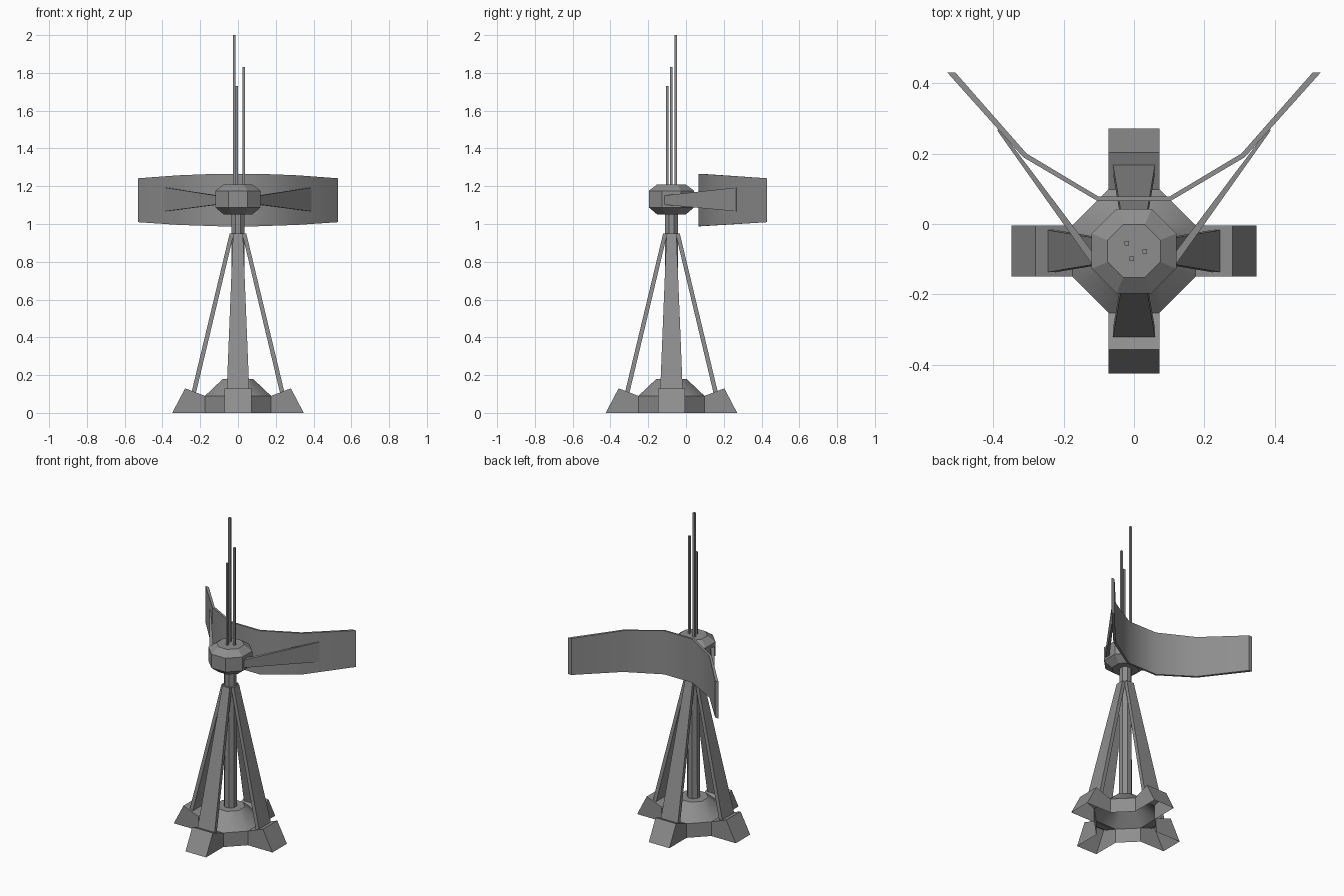
import bpy, bmesh, math
from mathutils import Matrix, Vector

cube = bpy.data.objects.get("Cube")
if cube:
    bpy.data.objects.remove(cube, do_unlink=True)

AXIS = Vector((0, -0.077, 0))   # tower axis

grey = bpy.data.materials.new("weathered_grey_metal")
grey.use_nodes = True
COLOUR = (0.27, 0.27, 0.27, 1)
grey.diffuse_color = COLOUR
grey.node_tree.nodes["Principled BSDF"].inputs["Base Color"].default_value = COLOUR


def make(name, verts, faces, turn=0, origin=AXIS, smooth=None):
    """Mesh object from points and faces, turned about the tower axis."""
    bm = bmesh.new()
    vs = [bm.verts.new(v) for v in verts]
    for f in faces:
        bm.faces.new([vs[i] for i in f])
    bmesh.ops.recalc_face_normals(bm, faces=bm.faces)
    bm.transform(Matrix.Translation(origin) @ Matrix.Rotation(turn, 4, "Z"))
    mesh = bpy.data.meshes.new(name)
    bm.to_mesh(mesh)
    bm.free()
    mesh.materials.append(grey)
    obj = bpy.data.objects.new(name, mesh)
    bpy.context.collection.objects.link(obj)
    if smooth:
        bpy.ops.object.select_all(action="DESELECT")
        obj.select_set(True)
        bpy.context.view_layer.objects.active = obj
        bpy.ops.object.shade_smooth_by_angle(angle=math.radians(smooth))
    return obj


def loft(name, rings, cap_start=True, cap_end=True, skip=None, **kw):
    """Skin a list of equal-length closed rings."""
    n = len(rings[0])
    faces = []
    for r in range(len(rings) - 1):
        for i in range(n):
            if skip and skip(r, i):
                continue
            a, b = r * n + i, r * n + (i + 1) % n
            faces.append((a, b, b + n, a + n))
    if cap_start:
        faces.append(tuple(range(n)))
    if cap_end:
        faces.append(tuple(range((len(rings) - 1) * n, len(rings) * n)))
    return make(name, [p for ring in rings for p in ring], faces, **kw)


def octagon(apothem, z):
    r = apothem / math.cos(math.pi / 8)
    return [(r * math.cos(a), r * math.sin(a), z)
            for a in (math.pi / 8 + k * math.pi / 4 for k in range(8))]


def rect(x0, x1, y0, y1, z):
    return [(x0, y0, z), (x1, y0, z), (x1, y1, z), (x0, y1, z)]


# Hollow base: walls only between the feet, sloping roof above
loft("base", [octagon(0.175, 0), octagon(0.175, 0.09), octagon(0.08, 0.18)],
     cap_start=False, skip=lambda r, i: r == 0 and i % 2 == 1, smooth=40)

# Central mast and hub
loft("mast", [octagon(0.036, 0.17), octagon(0.034, 1.06)])
loft("hub", [octagon(0.075, 1.05), octagon(0.12, 1.088),
             octagon(0.12, 1.176), octagon(0.075, 1.21)])

# Four hollow feet, each with a tapering leg leaning on the mast
W = 0.0725
profile = [(0.175, 0), (0.175, 0.09), (0.28, 0.13), (0.348, 0)]
for k, side in enumerate(("left", "back", "right", "front")):
    turn = k * math.pi / 2
    foot = [(x, s * W, z) for s in (-1, 1) for x, z in profile]
    make(side + "_foot", foot,
         [(0, 1, 2, 3), (4, 5, 6, 7), (1, 2, 6, 5), (2, 3, 7, 6)], turn)
    loft(side + "_leg", [rect(0.222, 0.246, -0.06, 0.06, 0.108),
                         rect(0.022, 0.044, -0.026, 0.026, 0.95)], turn=turn)

# Three square antennas
for name, x, y, top in (("tall", -0.02, -0.055, 2.0),
                        ("middle", 0.03, -0.077, 1.83),
                        ("short", -0.006, -0.099, 1.73)):
    h = 0.0065
    loft(name + "_antenna", [rect(x - h, x + h, y - h, y + h, z)
                             for z in (1.2, top)], origin=Vector())

# Curved reflector, a little lower towards its ends
front = [(0.53, 0.43), (0.315, 0.19), (0.105, 0.066)]
back = [(0.507, 0.43), (0.305, 0.2), (0.101, 0.078)]
sections = []
for s in (-1, 1):
    part = []
    for (fx, fy), (bx, by) in zip(front, back):
        drop = (fy - 0.066) * 0.066
        lo, hi = 0.988 + drop * 0.9, 1.266 - drop
        part.append([(s * fx, fy, lo), (s * bx, by, lo),
                     (s * bx, by, hi), (s * fx, fy, hi)])
    sections += part if s < 0 else part[::-1]
loft("reflector", sections, origin=Vector(), smooth=40)

# Flared arms from the hub to the reflector
for side, s in (("right", -1), ("left", 1)):
    def section(x, y, lo, hi, t):
        return [(s * (x - t), y + t, lo), (s * (x + t), y - t, lo),
                (s * (x + t), y - t, hi), (s * (x - t), y + t, hi)]
    loft(side + "_arm", [section(0.105, -0.115, 1.103, 1.15, 0.008),
                         section(0.385, 0.268, 1.067, 1.193, 0.003)],
         origin=Vector())
